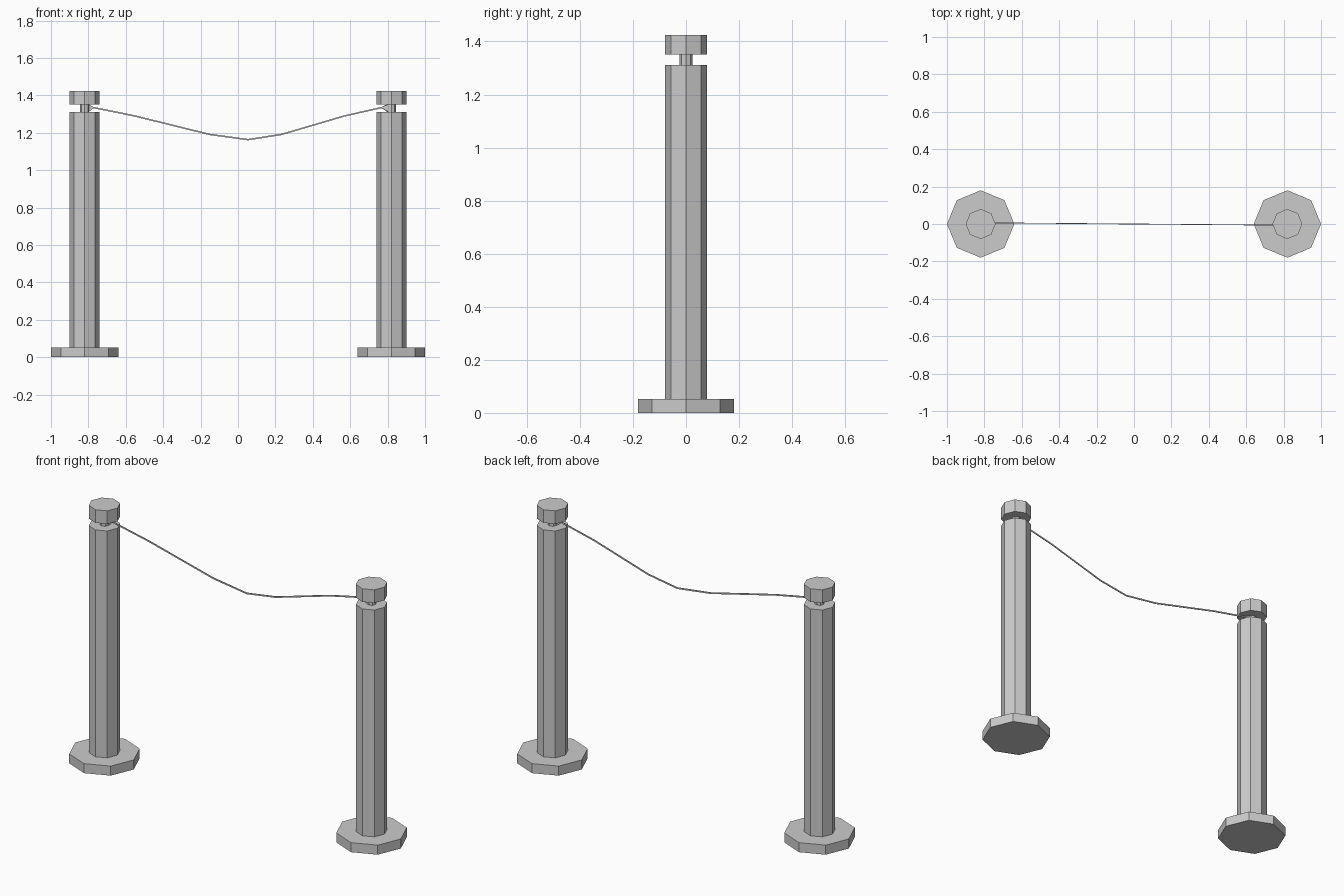
import bpy, bmesh
from math import sin, cos, tau

if "Cube" in bpy.data.objects:
    bpy.data.objects.remove(bpy.data.objects["Cube"])


def loft(name, rings):
    """Skin a list of closed rings and cap both ends."""
    bm = bmesh.new()
    loops = [[bm.verts.new(p) for p in ring] for ring in rings]
    for a, b in zip(loops, loops[1:]):
        n = len(a)
        for i in range(n):
            j = (i + 1) % n
            bm.faces.new((a[i], a[j], b[j], b[i]))
    bm.faces.new(loops[0][::-1])
    bm.faces.new(loops[-1])
    bmesh.ops.recalc_face_normals(bm, faces=bm.faces)
    mesh = bpy.data.meshes.new(name)
    bm.to_mesh(mesh)
    bm.free()
    ob = bpy.data.objects.new(name, mesh)
    bpy.context.collection.objects.link(ob)
    return ob


SIDES = 8
POST_X = 0.82
NECK_R, NECK_LO, NECK_HI = 0.024, 1.312, 1.351

# Posts: foot plate, shaft, narrow neck and cap as one octagonal profile
profile = [(0.18, 0), (0.18, 0.053), (0.08, 0.053), (0.08, NECK_LO),
           (NECK_R, NECK_LO), (NECK_R, NECK_HI), (0.08, NECK_HI), (0.08, 1.424)]
for name, x in (("left_post", -POST_X), ("right_post", POST_X)):
    rings = [[(r * cos(tau * i / SIDES), r * sin(tau * i / SIDES), z)
              for i in range(SIDES)] for r, z in profile]
    loft(name, rings).location.x = x

# Rope: grows out of one neck face on each post, then a thin sagging strand
path = [(-0.775, 1.335), (-0.553, 1.29), (-0.152, 1.191), (0.054, 1.163),
        (0.233, 1.191), (0.57, 1.29), (0.77, 1.335)]


def section(x, z):
    y, hy, hz = -0.008 * x, 0.002, 0.004
    return [(x, y - hy, z - hz), (x, y + hy, z - hz),
            (x, y + hy, z + hz), (x, y - hy, z + hz)]


d = NECK_R * cos(tau / 8)
left_face = [(-POST_X + NECK_R, 0, NECK_LO), (-POST_X + d, d, NECK_LO),
             (-POST_X + d, d, NECK_HI), (-POST_X + NECK_R, 0, NECK_HI)]
right_face = [(POST_X - d, -d, NECK_LO), (POST_X - NECK_R, 0, NECK_LO),
              (POST_X - NECK_R, 0, NECK_HI), (POST_X - d, -d, NECK_HI)]
loft("rope", [left_face] + [section(x, z) for x, z in path] + [right_face])
